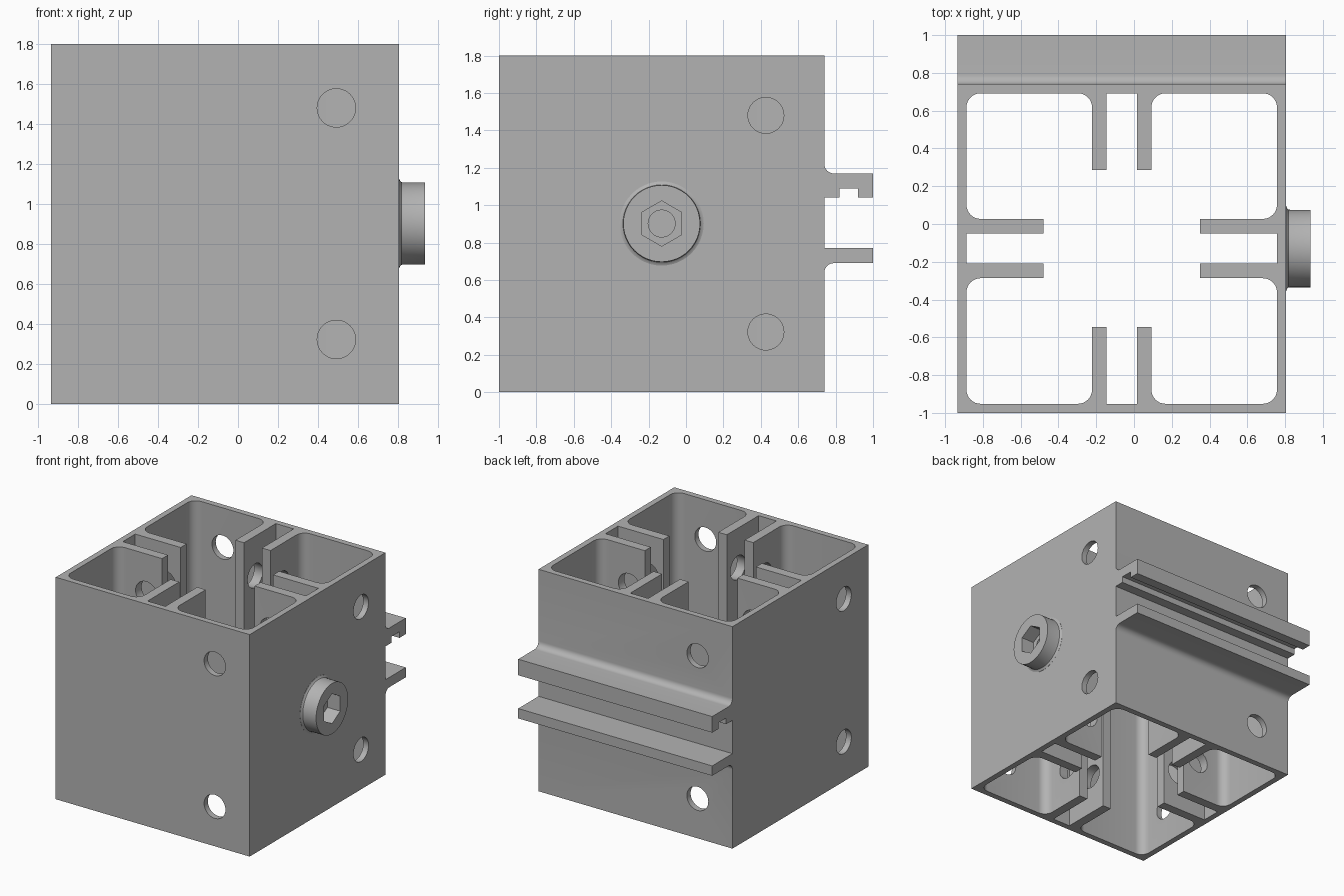
import bpy, bmesh, math
from mathutils import Vector, Matrix

if "Cube" in bpy.data.objects:
    bpy.data.objects.remove(bpy.data.objects["Cube"], do_unlink=True)

CX, CY, HALF, HEIGHT = -0.065, -0.13, 0.87, 1.8
CENTRE = Matrix.Translation((CX, CY, 0))

grey = bpy.data.materials.new("aluminium grey")
grey.use_nodes = True
grey.diffuse_color = (0.45, 0.45, 0.45, 1)
grey.node_tree.nodes["Principled BSDF"].inputs["Base Color"].default_value = (0.45, 0.45, 0.45, 1)


def rounded(points, steps=8):
    """Outline from (a, b) points; (a, b, radius) gives a filleted right-angle corner."""
    out = []
    for i, p in enumerate(points):
        c = Vector(p[:2])
        if len(p) == 2:
            out.append(c)
            continue
        u = (Vector(points[i - 1][:2]) - c).normalized()
        v = (Vector(points[(i + 1) % len(points)][:2]) - c).normalized()
        for k in range(steps + 1):
            t = k / steps * math.pi / 2
            out.append(c + p[2] * (u * (1 - math.sin(t)) + v * (1 - math.cos(t))))
    return out


def prism(name, outline, start, end, matrix):
    """Extrude an outline along local z, then place it."""
    bm = bmesh.new()
    face = bm.faces.new([bm.verts.new((p[0], p[1], start)) for p in outline])
    new = bmesh.ops.extrude_face_region(bm, geom=[face])["geom"]
    verts = [g for g in new if isinstance(g, bmesh.types.BMVert)]
    bmesh.ops.translate(bm, verts=verts, vec=(0, 0, end - start))
    bmesh.ops.recalc_face_normals(bm, faces=bm.faces)
    return finish(name, bm, matrix)


def finish(name, bm, matrix):
    bm.transform(matrix)
    mesh = bpy.data.meshes.new(name)
    bm.to_mesh(mesh)
    bm.free()
    mesh.materials.append(grey)
    obj = bpy.data.objects.new(name, mesh)
    bpy.context.collection.objects.link(obj)
    return obj


def circle(radius, sides, turn=0.0):
    return [(radius * math.cos(turn + k * math.tau / sides),
             radius * math.sin(turn + k * math.tau / sides)) for k in range(sides)]


def cut(target, cutter):
    cutter.hide_render = True
    mod = target.modifiers.new("cut", "BOOLEAN")
    mod.operation, mod.solver, mod.object = "DIFFERENCE", "EXACT", cutter
    bpy.context.view_layer.objects.active = target
    bpy.ops.object.modifier_apply(modifier=mod.name)
    bpy.data.objects.remove(cutter, do_unlink=True)


def smooth(obj):
    bpy.ops.object.select_all(action="DESELECT")
    obj.select_set(True)
    bpy.context.view_layer.objects.active = obj
    bpy.ops.object.shade_smooth_by_angle(angle=math.radians(30))


# local x -> world y, local y -> world z, local z -> world x
ALONG_X = Matrix(((0, 0, 1, 0), (1, 0, 0, 0), (0, 1, 0, 0), (0, 0, 0, 1)))

# Block with the two rear rails, extruded sideways
back = CY + HALF
side = [(CY - HALF, 0), (back, 0), (back, 0.69, 0.05), (1, 0.69), (1, 0.77), (back, 0.77),
        (back, 1.04), (0.82, 1.04), (0.82, 1.09), (0.92, 1.09), (0.92, 1.04), (1, 1.04),
        (1, 1.17), (back, 1.17, 0.05), (back, HEIGHT), (CY - HALF, HEIGHT)]
block = prism("hollow_block", rounded(side), CX - HALF, CX + HALF, ALONG_X)

# Open core, leaving thin walls and four pairs of ribs
wall, tip, near, far, fillet = 0.822, 0.415, 0.08, 0.157, 0.075
quarter = [(wall, -far, fillet), (tip, -far), (tip, -near), (wall, -near), (wall, near),
           (tip, near), (tip, far), (wall, far, fillet), (wall, wall, fillet)]
core = []
for turn in range(4):
    for p in quarter:
        x, y = p[:2]
        for _ in range(turn):
            x, y = -y, x
        core.append((x, y) + tuple(p[2:]))
cut(block, prism("core_cutter", rounded(core), -0.1, HEIGHT + 0.1, CENTRE))

# Two holes per side, each passing through the wall and the nearby ribs
for turn in range(4):
    spin = CENTRE @ Matrix.Rotation(turn * math.pi / 2, 4, "Z")
    for z in (0.322, 1.48):
        place = spin @ Matrix.Translation((0, 0.557, z)) @ ALONG_X
        cut(block, prism("hole_cutter", circle(0.096, 40), -0.3, 1.0, place))

# Round socket screw head with a flared foot
AXIS = Matrix.Translation((0, CY, 0.902)) @ ALONG_X
cut(block, prism("bore_cutter", circle(0.072, 32), 0.6, 1.0, AXIS))
bm = bmesh.new()
section = [(0, 0.8), (0.225, 0.8), (0.225, 0.806), (0.214, 0.81), (0.207, 0.817),
           (0.205, 0.828), (0.205, 0.935), (0, 0.935)]
verts = [bm.verts.new((r, 0, h)) for r, h in section]
edges = [bm.edges.new(pair) for pair in zip(verts, verts[1:])]
bmesh.ops.spin(bm, geom=verts + edges, cent=(0, 0, 0), axis=(0, 0, 1), angle=math.tau, steps=48)
bmesh.ops.remove_doubles(bm, verts=bm.verts, dist=0.0005)
bmesh.ops.recalc_face_normals(bm, faces=bm.faces)
head = finish("screw_head", bm, AXIS)
cut(head, prism("hex_cutter", circle(0.121, 6, math.pi / 2), 0.82, 1.0, AXIS))
cut(head, prism("bore_cutter", circle(0.072, 32), 0.6, 1.0, AXIS))

for part in (block, head):
    smooth(part)
